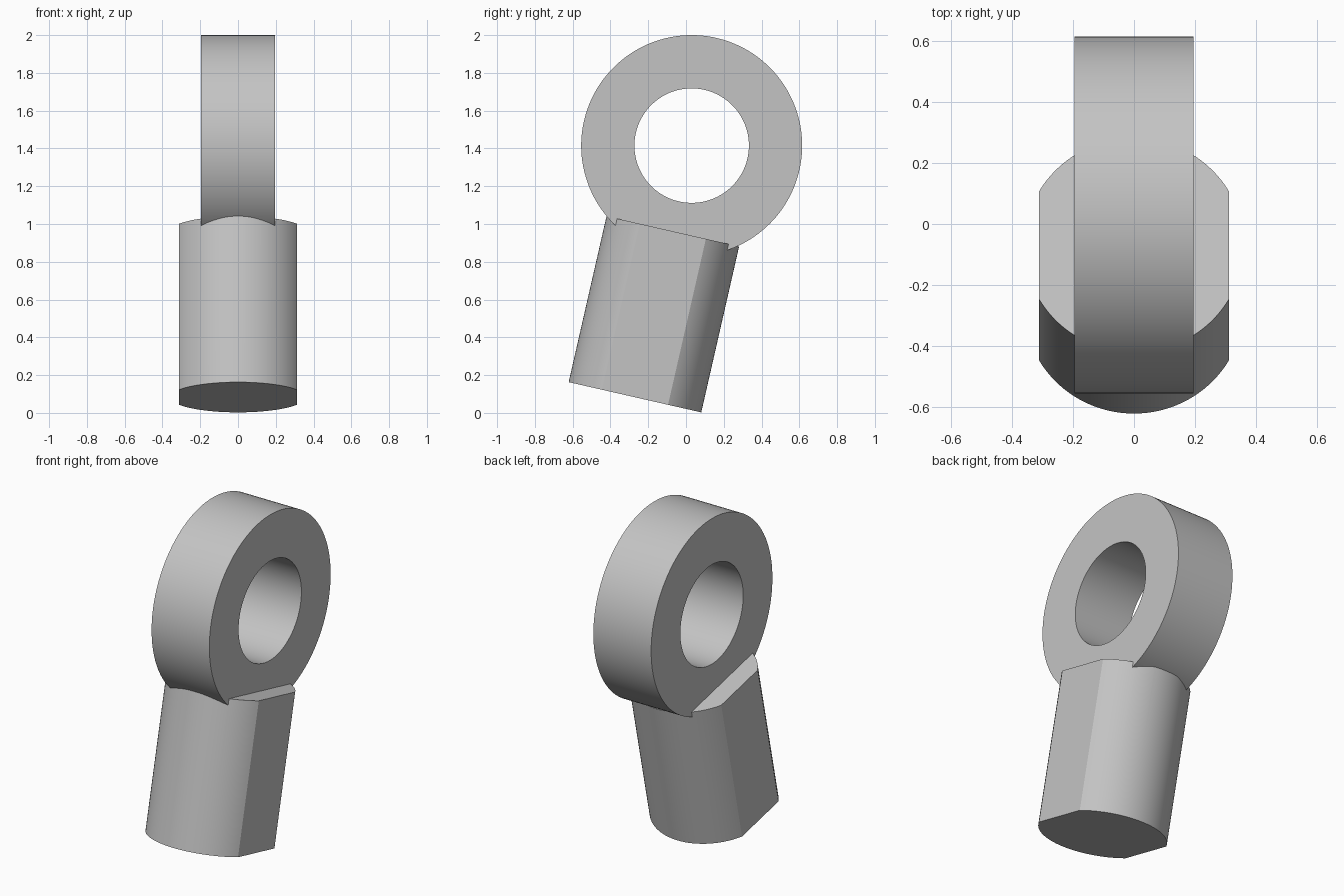
import bpy, bmesh
from math import sin, cos, pi, asin, radians

cube = bpy.data.objects.get("Cube")
if cube:
    bpy.data.objects.remove(cube, do_unlink=True)

TILT = radians(-12.85)

grey = bpy.data.materials.new("plain_grey")
grey.use_nodes = True
colour = (0.55, 0.55, 0.55, 1)
grey.diffuse_color = colour
grey.node_tree.nodes["Principled BSDF"].inputs["Base Color"].default_value = colour


def prism(name, outline, height, location, rotation):
    """Extrude a closed outline along local z, centred on its origin."""
    bm = bmesh.new()
    face = bm.faces.new([bm.verts.new((x, y, -height / 2)) for x, y in outline])
    new = bmesh.ops.extrude_face_region(bm, geom=[face])["geom"]
    top = [v for v in new if isinstance(v, bmesh.types.BMVert)]
    bmesh.ops.translate(bm, verts=top, vec=(0, 0, height))
    bmesh.ops.recalc_face_normals(bm, faces=bm.faces)
    mesh = bpy.data.meshes.new(name)
    bm.to_mesh(mesh)
    bm.free()
    obj = bpy.data.objects.new(name, mesh)
    bpy.context.collection.objects.link(obj)
    obj.location, obj.rotation_euler = location, rotation
    mesh.materials.append(grey)
    return obj


def circle(radius, count=128):
    return [(radius * cos(2 * pi * i / count), radius * sin(2 * pi * i / count))
            for i in range(count)]


def boolean(target, other, operation):
    mod = target.modifiers.new(operation.lower(), "BOOLEAN")
    mod.object, mod.operation, mod.solver = other, operation, "EXACT"
    bpy.context.view_layer.objects.active = target
    bpy.ops.object.modifier_apply(modifier=mod.name)
    bpy.data.objects.remove(other, do_unlink=True)


# Tilted round shank with two flats on its sides
radius, flat = 0.36, 0.312
sweep = asin(flat / radius)
arc = [-sweep + 2 * sweep * i / 48 for i in range(49)]
outline = [(radius * sin(a), -radius * cos(a)) for a in arc]
outline += [(-x, -y) for x, y in outline]
rod_end = prism("rod_end", outline, 0.901, (0, -0.17, 0.522), (TILT, 0, 0))

# Flat eye joined onto the shank, then bored through
centre, turn = (0, 0.03, 1.415), (0, pi / 2, 0)
boolean(rod_end, prism("eye", circle(0.585), 0.39, centre, turn), "UNION")
boolean(rod_end, prism("bore", circle(0.303), 1.0, centre, turn), "DIFFERENCE")

# Smooth curved walls, crisp edges
bpy.ops.object.select_all(action="DESELECT")
rod_end.select_set(True)
bpy.context.view_layer.objects.active = rod_end
bpy.ops.object.shade_smooth_by_angle(angle=radians(25))
